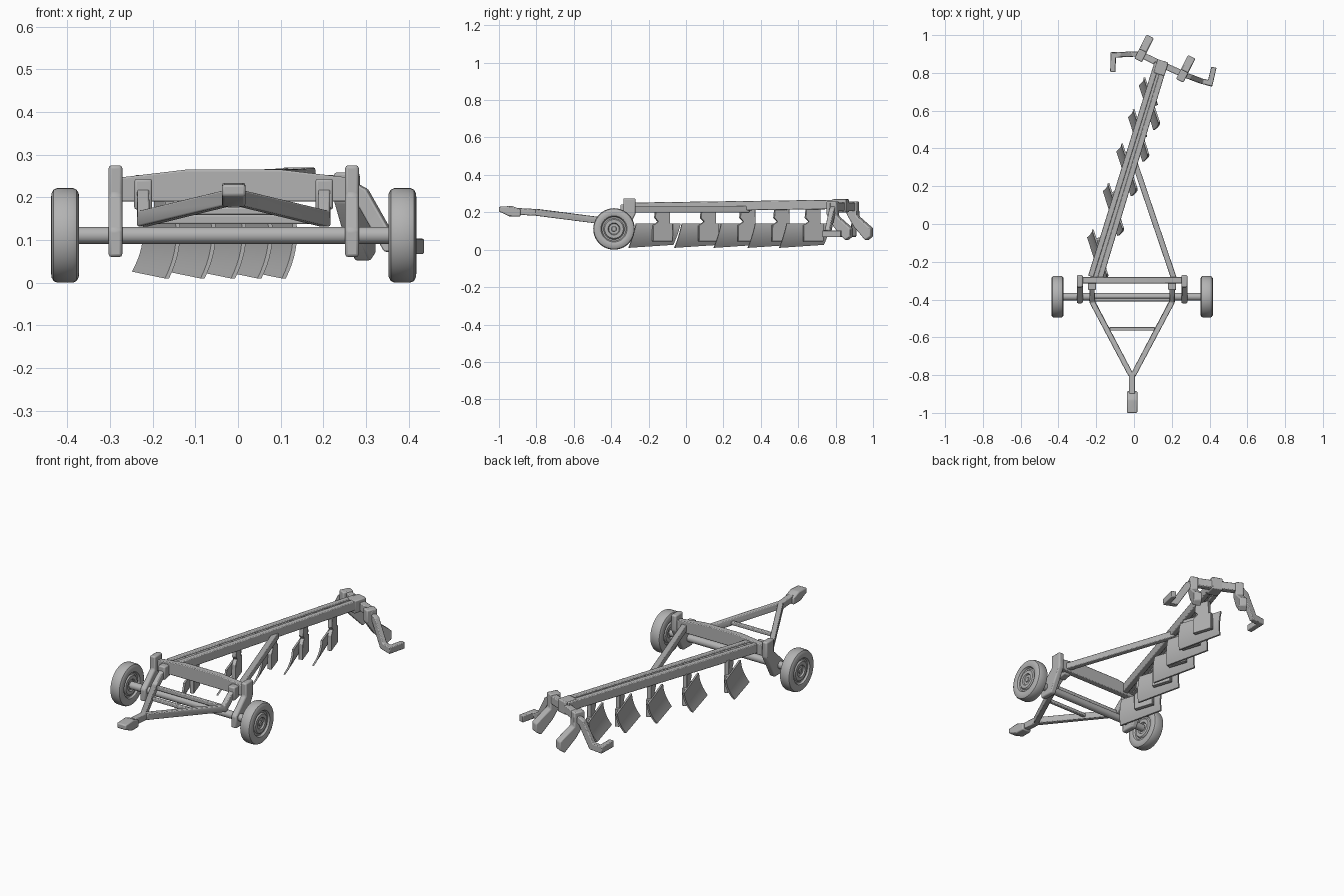
import bpy, bmesh, math
from mathutils import Vector, Matrix

cube = bpy.data.objects.get("Cube")
if cube:
    bpy.data.objects.remove(cube)

GREY = (0.45, 0.45, 0.45, 1)
steel = bpy.data.materials.new("steel grey")
steel.use_nodes = True
steel.diffuse_color = GREY
steel.node_tree.nodes["Principled BSDF"].inputs["Base Color"].default_value = GREY
MID = -0.01      # centre line of the carriage
AXLE_Y = -0.385


def finish(name, bm, bevel=0.004, smooth=30):
    bmesh.ops.recalc_face_normals(bm, faces=bm.faces)
    mesh = bpy.data.meshes.new(name)
    bm.to_mesh(mesh)
    bm.free()
    mesh.materials.append(steel)
    ob = bpy.data.objects.new(name, mesh)
    bpy.context.collection.objects.link(ob)
    if bevel:
        mod = ob.modifiers.new("soft edges", 'BEVEL')
        mod.width, mod.segments = bevel, 2
        mod.limit_method, mod.angle_limit = 'ANGLE', math.radians(25)
    bpy.ops.object.select_all(action='DESELECT')
    bpy.context.view_layer.objects.active = ob
    ob.select_set(True)
    bpy.ops.object.shade_smooth_by_angle(angle=math.radians(smooth))
    return ob


def prism(name, profile, origin, along, width, bevel=0.004):
    """Profile of (distance along a heading, height), thickened sideways."""
    u = Vector((along[0], along[1], 0)).normalized()
    side = Vector((-u.y, u.x, 0)) * width / 2
    o = Vector(origin)
    bm = bmesh.new()
    rings = [[bm.verts.new(o + u * s + Vector((0, 0, z)) + side * k) for s, z in profile]
             for k in (-1, 1)]
    for ring in rings:
        bm.faces.new(ring)
    n = len(profile)
    for i in range(n):
        j = (i + 1) % n
        bm.faces.new((rings[0][i], rings[0][j], rings[1][j], rings[1][i]))
    return finish(name, bm, bevel)


def bar(name, path, w, h, bevel=0.004):
    """Rectangular bar swept along a path with mitred corners."""
    pts = [Vector(p) for p in path]
    dirs = [(b - a).normalized() for a, b in zip(pts, pts[1:])]
    bm = bmesh.new()
    rings = []
    for i, p in enumerate(pts):
        a, b = dirs[max(i - 1, 0)], dirs[min(i, len(dirs) - 1)]
        t = (a + b).normalized()
        side = Vector((t.y, -t.x, 0)).normalized()
        up = side.cross(t)
        turn = a.xy.angle(b.xy) / 2
        pitch = abs(math.asin(a.z) - math.asin(b.z)) / 2
        sw, sh = w / 2 / math.cos(turn), h / 2 / math.cos(pitch)
        rings.append([bm.verts.new(p + side * sw * x + up * sh * y)
                      for x, y in ((-1, -1), (1, -1), (1, 1), (-1, 1))])
    bm.faces.new(rings[0])
    bm.faces.new(rings[-1])
    for r, q in zip(rings, rings[1:]):
        for k in range(4):
            bm.faces.new((r[k], r[k - 1], q[k - 1], q[k]))
    return finish(name, bm, bevel)


def lathe(name, profile, x, segments=40):
    """Spin a (offset, radius) profile about the axle line."""
    bm = bmesh.new()
    verts = [bm.verts.new((s, 0, r)) for s, r in profile]
    edges = [bm.edges.new(e) for e in zip(verts, verts[1:])]
    bmesh.ops.spin(bm, geom=verts + edges, cent=(0, 0, 0), axis=(1, 0, 0),
                   angle=math.tau, steps=segments)
    bmesh.ops.remove_doubles(bm, verts=bm.verts, dist=1e-5)
    ob = finish(name, bm, 0)
    ob.location = (x, AXLE_Y, 0.111)


# Wheels: tyre, recessed rim and hub on both faces
half = [(0.024, 0), (0.024, 0.012), (0.019, 0.014), (0.019, 0.028), (0.027, 0.032),
        (0.027, 0.05), (0.02, 0.056), (0.02, 0.064), (0.03, 0.07), (0.033, 0.08),
        (0.032, 0.098), (0.027, 0.107), (0.018, 0.111)]
wheel = half + [(-s, r) for s, r in reversed(half)]
lathe("axle", [(-0.37, 0), (-0.37, 0.02), (0.37, 0.02), (0.37, 0)], MID, 24)

# Carriage parts that come in pairs
plate = [(-0.335, 0.275), (-0.27, 0.275), (-0.27, 0.19), (-0.34, 0.06),
         (-0.42, 0.06), (-0.42, 0.125), (-0.335, 0.205)]
for label, k in (("right", -1), ("left", 1)):
    lathe(label + "_wheel", wheel, MID + k * 0.395)
    prism(label + "_axle_arm", plate, (MID + k * 0.277, 0, 0), (0, 1), 0.032, 0.007)
    x = MID + k * 0.212
    prism(label + "_drawbar_bracket", [(-0.35, 0.243), (-0.3, 0.243), (-0.3, 0.18), (-0.35, 0.17)],
          (x, 0, 0), (0, 1), 0.042, 0.006)
    bar(label + "_drawbar", [(x, -0.32, 0.215), (x, -0.36, 0.19), (x, -0.41, 0.15),
                             (MID + k * 0.006, -0.8, 0.2)], 0.028, 0.036)

# Front cross beam, arched on top
prism("cross_beam", [(-0.27, 0.19), (0.27, 0.19), (0.27, 0.246), (0.11, 0.265),
                     (-0.11, 0.265), (-0.27, 0.246)], (MID, -0.297, 0), (1, 0), 0.034)
bar("drawbar_rear_tie", [(-0.22, -0.4, 0.148), (0.2, -0.4, 0.148)], 0.018, 0.022)
bar("drawbar_front_tie", [(-0.13, -0.555, 0.168), (0.11, -0.555, 0.168)], 0.02, 0.018)

# Tongue and hitch
bar("tongue", [(MID, -0.79, 0.199), (MID, -0.9, 0.205)], 0.032, 0.036)
prism("hitch", [(-1, 0.203), (-0.985, 0.198), (-0.945, 0.178), (-0.885, 0.178),
                (-0.885, 0.216), (-0.93, 0.234), (-1, 0.23)], (MID, 0, 0), (0, 1), 0.055, 0.006)

# Main diagonal beam: two rails joined by a lower web, and the brace
front, rear = Vector((-0.205, -0.285, 0.227)), Vector((0.143, 0.85, 0.243))
run = (rear - front).normalized()
across = Vector((run.y, -run.x, 0)).normalized()
for label, k in (("right", -1), ("left", 1)):
    bar(label + "_rail", [front + across * k * 0.025, rear + across * k * 0.021], 0.029, 0.05)
bar("rail_web", [front, rear], 0.035, 0.036, 0)
bar("brace", [(0.212, -0.29, 0.217), (0.0, 0.335, 0.217)], 0.03, 0.036)

# Plough bodies: curved mouldboard, backing plate and shank
heading = Vector((0.31, -0.95, 0)).normalized()
face = Vector((-heading.y, heading.x, 0)) * -1
STEPS = 8


def mouldboard(name, c):
    bm = bmesh.new()
    grid = []
    for thick in (0, 0.01):
        rows = []
        for i in range(STEPS + 1):
            f = i / STEPS                     # 0 at the top, 1 at the edge
            bulge = 0.042 * f * f - 0.006 * f - thick
            row = []
            for e in (-1, 1):
                z = 0.14 - f * (0.122 + 0.008 * e)
                p = c + heading * (e * 0.125 + 0.03 * f) + face * bulge
                row.append(bm.verts.new((p.x, p.y, z)))
            rows.append(row)
        grid.append(rows)
    a, b = grid
    for i in range(STEPS):
        for g in grid:
            bm.faces.new((g[i][0], g[i][1], g[i + 1][1], g[i + 1][0]))
        for e in (0, 1):
            bm.faces.new((a[i][e], a[i + 1][e], b[i + 1][e], b[i][e]))
    for i in (0, STEPS):
        bm.faces.new((a[i][0], a[i][1], b[i][1], b[i][0]))
    finish(name, bm, 0)


shank = [(-0.05, 0.14), (-0.035, 0.14), (-0.035, 0.215), (0.045, 0.215), (0.05, 0.17),
         (0.03, 0.15), (0.06, 0.13), (0.06, 0.045), (-0.05, 0.045)]
for n, y in enumerate((-0.15, 0.095, 0.305, 0.487, 0.655), 1):
    centre = Vector((-0.185 + (y + 0.15) * 0.34, y, 0))
    mouldboard("mouldboard_%d" % n, centre)
    spot = centre - face * 0.018 - heading * 0.025
    prism("shank_%d" % n, shank, spot, heading, 0.022, 0.002)

# Rear tool bar with two curved arms and two outer hooks
bar("rear_tool_bar", [(0.02, 0.905, 0.23), (0.145, 0.845, 0.23), (0.28, 0.785, 0.23)], 0.034, 0.045)
prism("rail_end_clamp", [(-0.045, 0.2), (0.03, 0.2), (0.03, 0.27), (-0.045, 0.27)],
      (0.145, 0.835, 0), run, 0.06, 0.005)
arm = [(0, 0.258), (0.058, 0.258), (0.06, 0.18), (0.142, 0.115), (0.142, 0.07),
       (0.112, 0.05), (0.045, 0.12), (0, 0.19)]
for label, spot in (("right", (0.022, 0.866, 0)), ("left", (0.242, 0.758, 0))):
    prism(label + "_rear_arm", arm, spot, (0.447, 0.894), 0.043, 0.006)
bar("right_hook", [(0.03, 0.9, 0.222), (0.0, 0.9, 0.205), (-0.06, 0.897, 0.09),
                   (-0.11, 0.895, 0.085), (-0.112, 0.805, 0.085)], 0.028, 0.036)
bar("left_hook", [(0.26, 0.79, 0.222), (0.29, 0.782, 0.205), (0.355, 0.757, 0.09),
                  (0.403, 0.745, 0.085), (0.423, 0.83, 0.085)], 0.028, 0.036)
